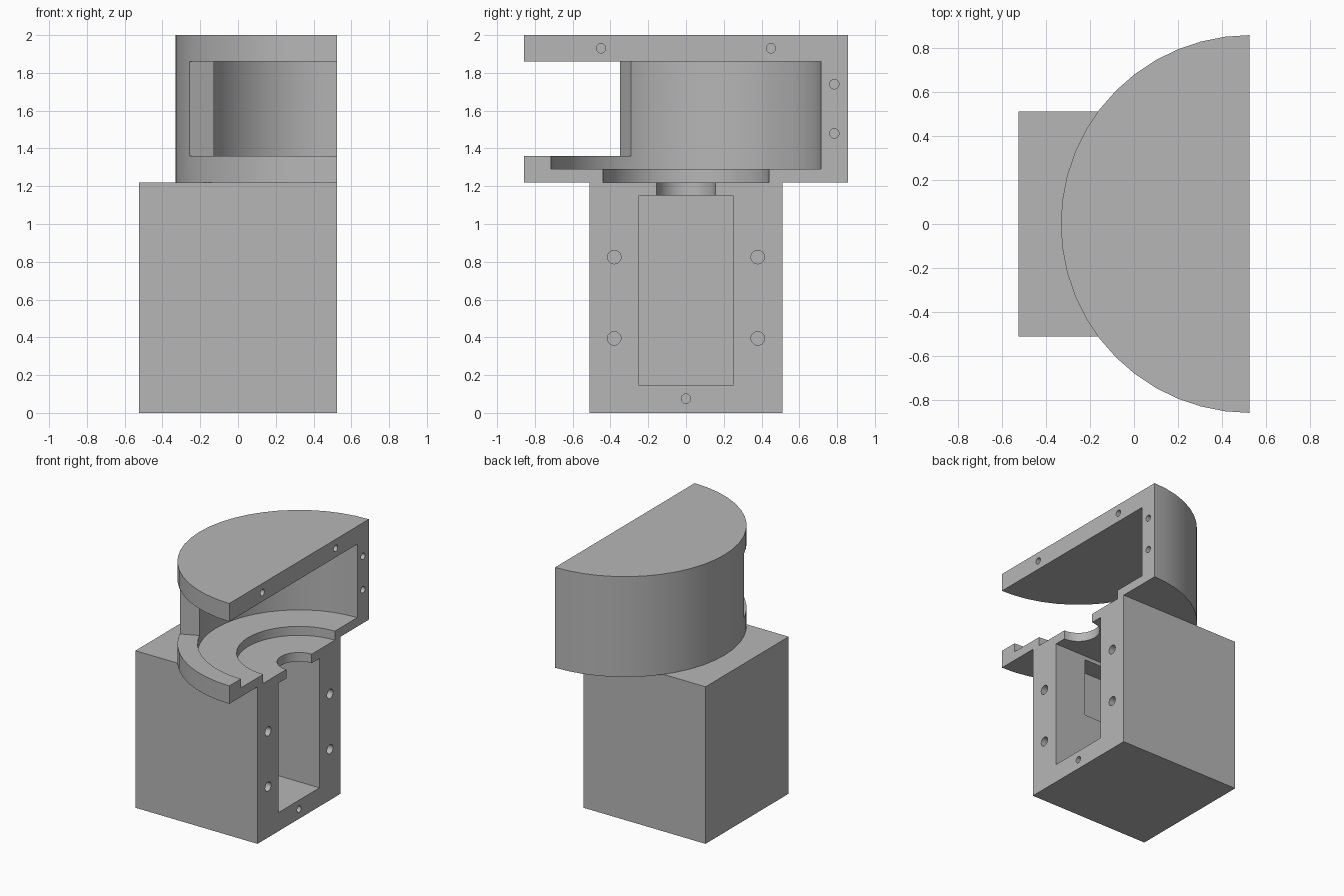
import bpy, bmesh, math

if "Cube" in bpy.data.objects:
    bpy.data.objects.remove(bpy.data.objects["Cube"], do_unlink=True)

CUT_X = 0.525      # flat open face of the housing half
SEAM = 1.22        # height where the base meets the head
TOP = 2.0

grey = bpy.data.materials.new("light_grey")
grey.use_nodes = True
colour = (0.47, 0.47, 0.47, 1)
grey.diffuse_color = colour
grey.node_tree.nodes["Principled BSDF"].inputs["Base Color"].default_value = colour


def prism(name, outline, z0, z1):
    """Extrude a counter-clockwise xy outline from z0 to z1."""
    bm = bmesh.new()
    face = bm.faces.new([bm.verts.new((x, y, z0)) for x, y in outline])
    ext = bmesh.ops.extrude_face_region(bm, geom=[face])
    moved = [v for v in ext["geom"] if isinstance(v, bmesh.types.BMVert)]
    bmesh.ops.translate(bm, verts=moved, vec=(0, 0, z1 - z0))
    bmesh.ops.recalc_face_normals(bm, faces=bm.faces)
    mesh = bpy.data.meshes.new(name)
    bm.to_mesh(mesh)
    bm.free()
    mesh.materials.append(grey)
    obj = bpy.data.objects.new(name, mesh)
    bpy.context.collection.objects.link(obj)
    return obj


def box(name, x0, x1, y0, y1, z0, z1):
    return prism(name, [(x0, y0), (x1, y0), (x1, y1), (x0, y1)], z0, z1)


def arc(radius, start, end, steps):
    angles = [math.radians(start + (end - start) * i / steps) for i in range(steps + 1)]
    return [(CUT_X + radius * math.cos(a), radius * math.sin(a)) for a in angles]


def disc(name, radius, z0, z1):
    return prism(name, arc(radius, 0, 360, 48)[:-1], z0, z1)


def screw_hole(y, z, radius, depth=0.15):
    bpy.ops.mesh.primitive_cylinder_add(vertices=20, radius=radius, depth=2 * depth,
                                        location=(CUT_X, y, z), rotation=(0, math.pi / 2, 0))
    hole = bpy.context.object
    hole.name = "screw_hole_cutter"
    hole.data.materials.append(grey)
    return hole


def carve(body, cutters):
    for cutter in cutters:
        cutter.hide_render = True
        mod = body.modifiers.new("cut", 'BOOLEAN')
        mod.operation, mod.solver, mod.object = 'DIFFERENCE', 'EXACT', cutter
    bpy.ops.object.select_all(action='DESELECT')
    bpy.context.view_layer.objects.active = body
    body.select_set(True)
    for mod in list(body.modifiers):
        bpy.ops.object.modifier_apply(modifier=mod.name)
    for cutter in cutters:
        bpy.data.objects.remove(cutter, do_unlink=True)
    bpy.ops.object.shade_smooth_by_angle(angle=math.radians(25))


# Square base with a motor pocket, a shaft notch, a side channel and screw holes
base = box("motor_base", -CUT_X, CUT_X, -0.51, 0.51, 0, SEAM)
base_cuts = [
    box("pocket_cutter", -0.25, 0.8, -0.25, 0.25, 0.145, 1.15),
    disc("shaft_cutter", 0.155, 1.0, 1.3),
    box("channel_cutter", -0.1, 0.25, -0.4, -0.2, 0.66, 1.12),
    screw_hole(0, 0.075, 0.025),
]
base_cuts += [screw_hole(y, z, 0.036) for y in (-0.38, 0.38) for z in (0.395, 0.825)]
carve(base, base_cuts)

# Half-round head with a chamber, a stepped floor and a front opening
head = prism("rotor_head", arc(0.857, 90, 270, 24), SEAM, TOP)
edge = math.radians(24)
opening = [(CUT_X, 0), (CUT_X - 1.2 * math.cos(edge), -1.2 * math.sin(edge)),
           (-0.6, -1.5), (0.8, -1.5), (0.8, 0)]
head_cuts = [
    disc("chamber_cutter", 0.715, 1.29, 1.86),
    disc("recess_cutter", 0.44, 1.1, 1.4),
    prism("opening_cutter", opening, 1.36, 1.86),
]
head_cuts += [screw_hole(y, 1.93, 0.025) for y in (-0.45, 0.45)]
head_cuts += [screw_hole(0.785, z, 0.025) for z in (1.48, 1.74)]
carve(head, head_cuts)
